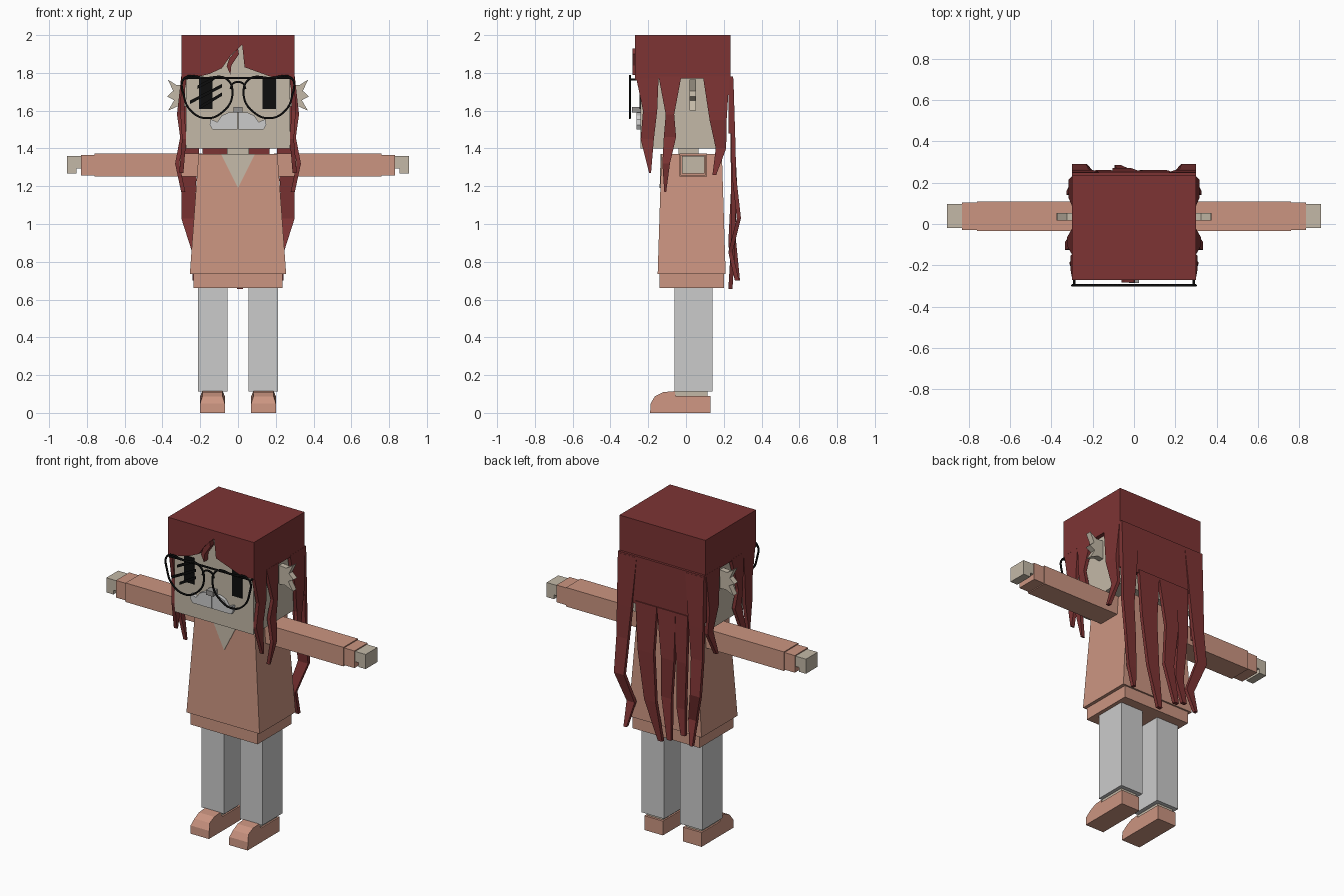
import bpy, bmesh
from mathutils import Vector

old = bpy.data.objects.get("Cube")
if old:
    bpy.data.objects.remove(old, do_unlink=True)


def material(name, r, g, b):
    m = bpy.data.materials.new(name)
    m.use_nodes = True
    m.diffuse_color = (r, g, b, 1)
    m.node_tree.nodes["Principled BSDF"].inputs["Base Color"].default_value = (r, g, b, 1)
    return m


HAIR = material("dark red hair", .205, .034, .034)
CLOTH = material("salmon cloth", .6, .3, .22)
SKIN = material("beige skin", .55, .485, .39)
GREY = material("light grey", .6, .6, .6)
NOSE = material("nose grey", .3, .29, .28)
BLACK = material("black", .004, .004, .004)


def finish(name, bm, mat):
    bmesh.ops.recalc_face_normals(bm, faces=bm.faces)
    me = bpy.data.meshes.new(name)
    bm.to_mesh(me)
    bm.free()
    me.materials.append(mat)
    ob = bpy.data.objects.new(name, me)
    bpy.context.collection.objects.link(ob)
    return ob


def block(name, lo, hi, mat, inset=(0, 0)):
    """Box between two corners; the top may be drawn in."""
    lo, hi = Vector(lo), Vector(hi)
    mid, size = (lo + hi) / 2, hi - lo
    bm = bmesh.new()
    bmesh.ops.create_cube(bm, size=1)
    for v in bm.verts:
        top = v.co.z > 0
        for i in range(3):
            v.co[i] = mid[i] + v.co[i] * size[i]
        if top:
            for i in range(2):
                v.co[i] -= inset[i] * (1 if v.co[i] > mid[i] else -1)
    return finish(name, bm, mat)


def prism(name, outline, a, b, mat, axis="y"):
    """Extrude an outline between a and b along y (x, z points) or x (y, z points)."""
    bm = bmesh.new()

    def put(u, z, d):
        return bm.verts.new((u, d, z) if axis == "y" else (d, u, z))
    rings = [[put(u, z, d) for u, z in outline] for d in (a, b)]
    bm.faces.new(rings[0])
    bm.faces.new(rings[1][::-1])
    n = len(outline)
    for i in range(n):
        j = (i + 1) % n
        bm.faces.new((rings[0][i], rings[1][i], rings[1][j], rings[0][j]))
    return finish(name, bm, mat)


def strand(name, path, wide, thick=.022):
    """Flat zigzag lock through (x, y, z, width); wide is the width axis."""
    w = Vector(wide)
    t = Vector((w.y, w.x, 0)) * thick / 2
    bm = bmesh.new()
    rings = []
    for x, y, z, width in path:
        c, s = Vector((x, y, z)), w * width / 2
        rings.append([bm.verts.new(c + p) for p in (-s - t, s - t, s + t, -s + t)])
    for r, q in zip(rings, rings[1:]):
        for i in range(4):
            j = (i + 1) % 4
            bm.faces.new((r[i], r[j], q[j], q[i]))
    bm.faces.new(rings[0])
    bm.faces.new(rings[-1])
    return finish(name, bm, HAIR)


def wire(name, points, closed=False, smooth=True, radius=.006):
    """Round wire through points, turned into a mesh."""
    cu = bpy.data.curves.new(name, "CURVE")
    cu.dimensions = "3D"
    cu.bevel_depth = radius
    cu.bevel_resolution = 1
    cu.resolution_u = 5
    sp = cu.splines.new("BEZIER")
    sp.bezier_points.add(len(points) - 1)
    for bp, p in zip(sp.bezier_points, points):
        bp.co = p
        bp.handle_left_type = bp.handle_right_type = "AUTO" if smooth else "VECTOR"
    sp.use_cyclic_u = closed
    tmp = bpy.data.objects.new(name + "_path", cu)
    bpy.context.collection.objects.link(tmp)
    bpy.context.view_layer.update()
    me = bpy.data.meshes.new_from_object(tmp.evaluated_get(bpy.context.evaluated_depsgraph_get()))
    bpy.data.objects.remove(tmp, do_unlink=True)
    me.materials.clear()
    me.materials.append(BLACK)
    ob = bpy.data.objects.new(name, me)
    bpy.context.collection.objects.link(ob)


# Head, neck and torso
block("head", (-.275, -.24, 1.4), (.275, .2, 1.97), SKIN)
block("neck", (-.057, -.04, 1.34), (.057, .065, 1.41), SKIN)
block("tunic", (-.255, -.15, .735), (.255, .21, 1.37), CLOTH, (.046, .02))
block("tunic_hem", (-.235, -.14, .66), (.235, .2, .735), CLOTH)
neckline = prism("neckline", [(-.09, 1.37), (.09, 1.37), (0, 1.19)], -.134, -.129, SKIN)
for v in neckline.data.vertices:
    v.co.y -= (1.37 - v.co.z) * .0315

# Hair cap and fringe
block("hair_cap", (-.3, -.239, 1.77), (.3, .235, 2), HAIR)
prism("fringe", [(-.3, 2), (.3, 2), (.3, 1.765), (.2, 1.77), (.035, 1.83), (.022, 1.95), (-.04, 1.89),
                 (-.085, 1.825), (-.15, 1.795), (-.27, 1.765), (-.3, 1.765)], -.27, -.239, HAIR)
prism("fringe_lock", [(0, 1.93), (-.045, 1.88), (-.06, 1.835), (-.04, 1.79), (-.035, 1.84), (.005, 1.9)],
      -.283, -.245, HAIR)

# Back hair
block("back_hair", (-.3, .225, 1.48), (.3, .25, 1.78), HAIR)
BACK = (1, 0, 0)
strand("back_lock_left", [(.1, .245, 1.5, .15), (.1, .25, 1.2, .11), (.07, .25, .9, .08),
                          (.01, .235, .655, .03)], BACK)
strand("back_lock_middle", [(-.04, .245, 1.5, .13), (-.06, .26, 1.2, .09), (-.045, .25, .95, .07),
                            (-.08, .275, .7, .03)], BACK)
strand("back_lock_right", [(-.14, .245, 1.5, .1), (-.15, .25, 1.2, .07), (-.135, .235, .9, .06),
                           (-.16, .25, .74, .03)], BACK)

# Muzzle, nose and eyes
block("nose", (-.025, -.285, 1.59), (.025, -.239, 1.62), NOSE)
for x in (-.17, .165):
    block("eye", (x - .036, -.246, 1.61), (x + .036, -.239, 1.775), BLACK)

# Slanted lens stripes
for x0, z0, x1, z1 in ((-.215, 1.715, -.125, 1.775), (-.255, 1.635, -.085, 1.735), (-.2, 1.61, -.085, 1.69)):
    prism("lens_stripe", [(x0, z0), (x0, z0 + .018), (x1, z1 + .006), (x1, z1 - .012)], -.3, -.295, BLACK)

# Glasses bridge
GY = -.297
wire("glasses_bar", [(-.285, GY, 1.773), (.285, GY, 1.773)], smooth=False)
wire("glasses_bridge", [(-.04, GY, 1.715), (-.025, GY, 1.745), (.025, GY, 1.745), (.04, GY, 1.715)])

# Paired parts
for s, side in ((1, "left"), (-1, "right")):
    def pair(name, lo, hi, mat):
        a, b = sorted((lo[0] * s, hi[0] * s))
        block(side + "_" + name, (a, *lo[1:]), (b, *hi[1:]), mat)

    def flip(points):
        return [(p[0] * s, *p[1:]) for p in points]

    # Arm and hand
    pair("sleeve", (.19, -.035, 1.252), (.76, .11, 1.372), CLOTH)
    pair("cuff", (.76, -.028, 1.258), (.832, .104, 1.366), CLOTH)
    pair("palm", (.832, -.02, 1.295), (.905, .097, 1.36), SKIN)
    pair("fingers", (.855, -.02, 1.268), (.905, .097, 1.295), SKIN)

    # Leg and shoe
    pair("leg", (.055, -.06, .112), (.212, .14, .66), GREY)
    pair("ankle", (.08, -.06, .08), (.19, .115, .113), SKIN)
    shoe = prism(side + "_shoe", [(.13, 0), (-.19, 0), (-.187, .05), (-.165, .088), (-.12, .11), (-.06, .115),
                                  (-.055, .09), (.13, .09)], .07 * s, .2 * s, CLOTH, "x")
    for v in shoe.data.vertices:
        if v.co.y < -.058 and v.co.z > .06:
            v.co.x = .135 * s + (v.co.x - .135 * s) * .82

    # Spiky ear
    prism(side + "_ear", flip([(.26, 1.74), (.325, 1.735), (.372, 1.765), (.343, 1.705), (.375, 1.675),
                               (.338, 1.655), (.37, 1.6), (.315, 1.625), (.26, 1.62)]), .018, .054, SKIN)

    # Cheek plate
    prism(side + "_cheek", flip([(.003, 1.5), (.135, 1.5), (.15, 1.525), (.145, 1.555), (.11, 1.54),
                                 (.085, 1.575), (.05, 1.59), (.003, 1.59)]), -.262, -.239, GREY)

    # Lens rim and temple
    rim = [(.285, 1.77), (.17, 1.773), (.06, 1.768), (.03, 1.68), (.085, 1.59), (.17, 1.56),
           (.25, 1.6), (.287, 1.68)]
    wire(side + "_rim", [(x * s, GY, z) for x, z in rim], closed=True)
    wire(side + "_temple", [(.29 * s, GY, 1.765), (.29 * s, -.235, 1.765)], smooth=False)

    # Side and outer back locks
    SIDE = (0, 1, 0)
    strand(side + "_front_lock", flip([(.288, -.205, 1.78, .12), (.295, -.19, 1.6, .075), (.285, -.205, 1.45, .07),
                                       (.3, -.19, 1.27, .01)]), SIDE)
    strand(side + "_middle_lock", flip([(.29, -.085, 1.78, .12), (.312, -.085, 1.58, .045), (.295, -.085, 1.46, .065),
                                        (.322, -.105, 1.32, .04), (.29, -.11, 1.17, .01)]), SIDE)
    strand(side + "_rear_lock", flip([(.29, .16, 1.78, .14), (.305, .17, 1.55, .09), (.29, .185, 1.4, .055),
                                      (.315, .15, 1.26, .02)]), SIDE)
    strand(side + "_outer_lock", flip([(.235, .24, 1.77, .13), (.25, .25, 1.45, .1), (.26, .255, 1.25, .08),
                                       (.265, .28, 1.03, .07), (.215, .235, .85, .055), (.23, .27, .7, .02)]), BACK)
